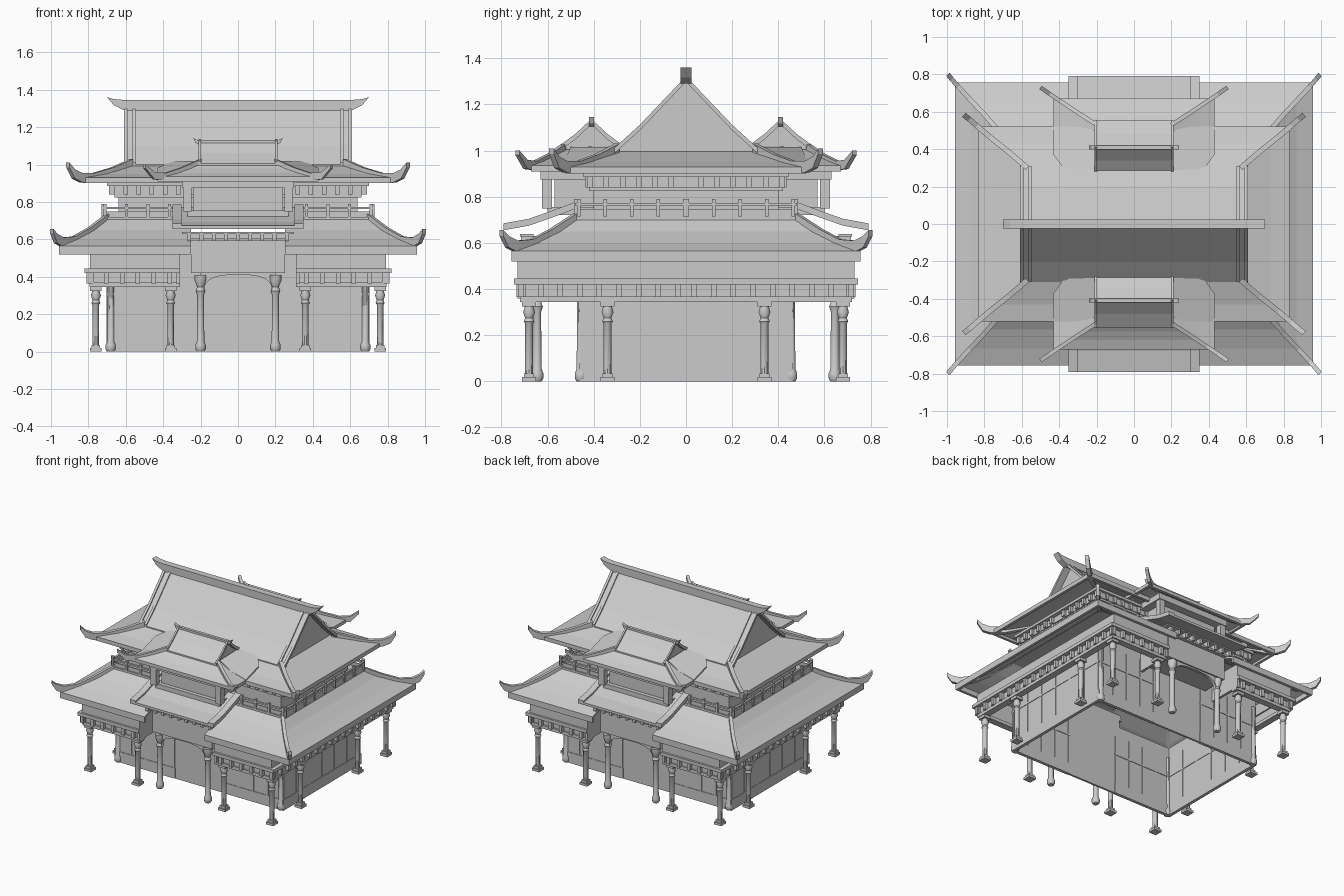
import bpy, bmesh, math
from mathutils import Vector

if "Cube" in bpy.data.objects:
    bpy.data.objects.remove(bpy.data.objects["Cube"])

GREY = (0.6, 0.6, 0.6, 1)
mat = bpy.data.materials.new("plain grey")
mat.use_nodes = True
mat.diffuse_color = GREY
mat.node_tree.nodes["Principled BSDF"].inputs["Base Color"].default_value = GREY
SIGNS = [(sx, sy) for sx in (1, -1) for sy in (1, -1)]


def finish(name, bm, smooth=0):
    bmesh.ops.recalc_face_normals(bm, faces=bm.faces)
    me = bpy.data.meshes.new(name)
    bm.to_mesh(me)
    bm.free()
    me.materials.append(mat)
    ob = bpy.data.objects.new(name, me)
    bpy.context.collection.objects.link(ob)
    if smooth:
        bpy.ops.object.select_all(action="DESELECT")
        ob.select_set(True)
        bpy.context.view_layer.objects.active = ob
        bpy.ops.object.shade_smooth_by_angle(angle=math.radians(smooth))
    return ob


def loft(bm, rings):
    """Closed tube through a list of point loops."""
    vs = [[bm.verts.new(p) for p in r] for r in rings]
    n = len(vs[0])
    for a, b in zip(vs, vs[1:]):
        for i in range(n):
            bm.faces.new((a[i], a[(i + 1) % n], b[(i + 1) % n], b[i]))
    bm.faces.new(vs[0])
    bm.faces.new(vs[-1])


def boxes(name, items):
    bm = bmesh.new()
    for x0, x1, y0, y1, z0, z1 in items:
        loft(bm, [[(x0, y0, z), (x1, y0, z), (x1, y1, z), (x0, y1, z)] for z in (z0, z1)])
    return finish(name, bm)


def mirrored(items):
    return [(sx * a, sx * b, sy * c, sy * d, e, f) for a, b, c, d, e, f in items for sx, sy in SIGNS]


def ring(hx, hy, t, z0, z1, gap=0.0):
    """Rectangular band, optionally open in the middle of front and back."""
    return mirrored([(hx - t, hx, 0, hy, z0, z1), (gap, hx, hy - t, hy, z0, z1)])


def teeth(hx, hy, depth, z0, z1, step, gap=0.0, w=0.012):
    out = []
    for i in range(int(hx / step) + 1):
        x = hx - 0.02 - i * step
        if x > gap:
            out.append((x - w, x + w, hy - depth, hy, z0, z1))
    for i in range(int(hy / step) + 1):
        y = hy - 0.02 - i * step
        if y > 0:
            out.append((hx - depth, hx, y - w, y + w, z0, z1))
    return mirrored(out)


def prism(name, pts, a, b, axis):
    """Extrude a 2D outline from a to b along x or y."""
    bm = bmesh.new()
    loft(bm, [[(c, p, q) if axis == "x" else (p, c, q) for p, q in pts] for c in (a, b)])
    return finish(name, bm)


def hips(name, path, w, h):
    """Upturned tapering hip beams on all four corners."""
    bm = bmesh.new()
    d = (Vector(path[-1]) - Vector(path[0])).to_2d().normalized()
    for sx, sy in SIGNS:
        rings = []
        for i, (x, y, z) in enumerate(path):
            k = 0.5 if i == len(path) - 1 else 1
            ox, oy = -d.y * w / 2, d.x * w / 2
            rings.append([(sx * (x + s * ox), sy * (y + s * oy), z - t * h * k)
                          for s, t in ((1, 0), (-1, 0), (-1, 1), (1, 1))])
        loft(bm, rings)
    return finish(name, bm)


def skirt(name, prof, y0=0.0, gap=0.0):
    """Sloping roof on four sides; prof lists half width, half depth, height."""
    bm = bmesh.new()
    rows = []
    for hx, hy, z in prof:
        rows.append([bm.verts.new((x, y0 + s * hy, z)) for s in (-1, 1)
                     for x in (s * hx, s * gap, -s * gap, -s * hx)])
    for a, b in zip(rows, rows[1:]):
        for i in range(8):
            if gap > 0 and i in (1, 5):
                continue
            bm.faces.new((a[i], a[(i + 1) % 8], b[(i + 1) % 8], b[i]))
    bmesh.ops.remove_doubles(bm, verts=bm.verts, dist=0.0001)
    m = finish(name, bm).modifiers.new("thickness", "SOLIDIFY")
    m.thickness = 0.015


def gable(name, prof, hx, y0, bar, offsets, inset):
    """Pitched roof with thick sheet, recessed gable and edge bars."""
    line = [(y0 + y, z) for y, z in prof] + [(y0 - y, z) for y, z in prof[-2::-1]]
    low = [(y, z - 0.012) for y, z in line]
    high = [(y, z + 0.012) for y, z in line]
    prism(name + "_sheet", line + low[::-1], -hx, hx, "x")
    prism(name + "_end_wall", low, -hx + inset, hx - inset, "x")
    for s, side in ((1, "left"), (-1, "right")):
        for off in offsets:
            prism(f"{name}_bar_{side}", high + low[::-1], s * (hx - off), s * (hx - off - bar), "x")


def ridge(name, x, z, h, w, y0, tip):
    right = [(x - tip, z - h), (x - tip * 0.4, z - h * 0.5), (x, z + 0.015), (x - tip * 0.4, z + 0.005), (x - tip, z)]
    left = [(-a, b) for a, b in right[::-1]]
    return prism(name, right + left, y0 - w / 2, y0 + w / 2, "y")


def columns(name, spots, prof, n=10, square=False):
    bm = bmesh.new()
    for px, py in spots:
        for sx, sy in SIGNS:
            loft(bm, [[(sx * px + r * math.cos(math.tau * i / n), sy * py + r * math.sin(math.tau * i / n), z)
                       for i in range(n)] for r, z in prof])
    finish(name, bm, 35)
    if square:
        boxes(name + "_feet", mirrored([(x - w, x + w, y - w, y + w, a, b) for x, y in spots
                                        for w, a, b in ((0.03, 0, 0.018), (0.022, 0.018, 0.035), (0.03, 0.325, 0.345))]))


# Ground storey hall with framed panels inside and out
boxes("hall_walls", ring(0.7, 0.46, 0.015, 0, 0.53))
frames = [(0.21 + i * 0.12 - 0.006, 0.21 + i * 0.12 + 0.006, 0.441, 0.464, 0, 0.45) for i in range(5)]
frames += [(0.681, 0.704, i * 0.15 - 0.006, i * 0.15 + 0.006, 0.08, 0.45) for i in range(4)]
boxes("wall_frames", mirrored(frames) + ring(0.704, 0.464, 0.023, 0, 0.08, 0.2)
      + ring(0.704, 0.464, 0.023, 0.3, 0.312, 0.2))

# Columns
columns("porch_column", [(0.76, 0.68), (0.76, 0.34), (0.36, 0.68)],
        [(0.018, 0.03), (0.018, 0.25), (0.024, 0.26), (0.018, 0.275), (0.027, 0.30), (0.018, 0.33)], square=True)
round_base = [(0.02, 0), (0.028, 0.012), (0.028, 0.035), (0.02, 0.055), (0.018, 0.30)]
columns("hall_column", [(0.68, 0.455)], round_base + [(0.02, 0.45)])
columns("portico_column", [(0.2, 0.645)], round_base + [(0.026, 0.325), (0.018, 0.345), (0.032, 0.38), (0.032, 0.41)])

# Bracketed entablature around the porch
boxes("porch_beam", ring(0.795, 0.72, 0.05, 0.345, 0.37, 0.31))
boxes("porch_band", ring(0.785, 0.71, 0.02, 0.37, 0.43, 0.31))
boxes("porch_brackets", teeth(0.81, 0.735, 0.04, 0.365, 0.425, 0.085, 0.32))
boxes("porch_cornice", ring(0.82, 0.745, 0.05, 0.42, 0.445, 0.31))
boxes("porch_frieze", ring(0.79, 0.73, 0.03, 0.445, 0.53, 0.31))
boxes("porch_return", mirrored([(0.31, 0.33, 0.46, 0.73, 0.36, 0.54)]))

# Lower roof
skirt("lower_roof", [(0.955, 0.755, 0.565), (0.87, 0.665, 0.60), (0.78, 0.565, 0.65), (0.7, 0.47, 0.715)], gap=0.25)
boxes("lower_eave", ring(0.957, 0.757, 0.02, 0.52, 0.565, 0.25))
hips("lower_hip", [(0.7, 0.47, 0.735), (0.8, 0.585, 0.66), (0.88, 0.67, 0.615),
                   (0.94, 0.735, 0.61), (0.975, 0.775, 0.63), (0.995, 0.8, 0.655)], 0.025, 0.05)

# Balcony with railing
boxes("balcony_floor", [(-0.72, 0.72, -0.485, 0.485, 0.7, 0.72)])
boxes("balcony_rails", ring(0.72, 0.475, 0.01, 0.72, 0.748, 0.31) + ring(0.725, 0.48, 0.016, 0.762, 0.774, 0.31))
boxes("balcony_posts", teeth(0.73, 0.485, 0.018, 0.715, 0.79, 0.115, 0.3, 0.008))

# Upper storey
boxes("upper_walls", [(-0.64, 0.64, -0.4, 0.4, 0.71, 0.93)])
boxes("upper_mouldings", ring(0.66, 0.42, 0.03, 0.825, 0.84) + ring(0.70, 0.445, 0.07, 0.885, 0.905)
      + ring(0.67, 0.425, 0.04, 0.84, 0.885))
boxes("upper_brackets", teeth(0.69, 0.435, 0.03, 0.84, 0.888, 0.07))

# Main roof
skirt("upper_roof", [(0.83, 0.52, 0.93), (0.73, 0.43, 0.95), (0.64, 0.36, 0.975), (0.55, 0.29, 1.0)])
boxes("upper_eave", ring(0.832, 0.522, 0.02, 0.9, 0.93))
hips("upper_hip", [(0.57, 0.3, 1.03), (0.67, 0.385, 0.985), (0.77, 0.465, 0.955),
                   (0.84, 0.525, 0.955), (0.88, 0.56, 0.975), (0.91, 0.583, 1.01)], 0.028, 0.05)
gable("main_gable", [(0.31, 1.0), (0.2, 1.10), (0.1, 1.205), (0, 1.31)], 0.61, 0, 0.018, (0, 0.045), 0.05)
ridge("main_ridge", 0.7, 1.345, 0.055, 0.048, 0, 0.09)

# Porticoes front and back
arch = []
for i in range(15):
    c, s = math.cos(math.pi * i / 14), math.sin(math.pi * i / 14)
    arch.append((0.18 * math.copysign(abs(c) ** 0.7, c), 0.32 + 0.09 * abs(s) ** 0.7))
outline = [(0.2, 0.32)] + arch + [(-0.2, 0.32), (-0.2, 0.43), (0.2, 0.43)]
pent = [(0.79, 0.655), (0.68, 0.675), (0.58, 0.71), (0.46, 0.755)]
flank = [(0.2, 0.28, 1.02), (0.36, 0.275, 1.016), (0.43, 0.37, 0.982), (0.43, 0.52, 0.937), (0.3, 0.52, 0.97),
         (0.2, 0.5, 1.015)]
for s, tag in ((-1, "front"), (1, "back")):
    prism("portico_arch_" + tag, outline, s * 0.635, s * 0.655, "y")
    boxes("portico_body_" + tag, [(-0.25, 0.25, s * 0.45, s * 0.665, 0.42, 0.6),
                                  (-0.27, 0.27, s * 0.45, s * 0.69, 0.59, 0.605),
                                  (-0.30, 0.30, s * 0.66, s * 0.72, 0.628, 0.638),
                                  (-0.26, 0.26, s * 0.45, s * 0.675, 0.6, 0.63)])
    boxes("portico_brackets_" + tag, [(x * 0.065 - 0.01, x * 0.065 + 0.01, s * 0.66, s * 0.715, 0.59, 0.63)
                                      for x in range(-4, 5)])
    sheet = [(s * y, z) for y, z in pent]
    prism("portico_pent_roof_" + tag, [(y, z + 0.018) for y, z in sheet] + sheet[::-1], -0.34, 0.34, "x")
    for x in (-0.325, 0.325):
        bar = [(y, z + 0.03) for y, z in sheet]
        prism("portico_pent_bar_" + tag, bar + sheet[::-1], x - 0.024, x + 0.024, "x")
    boxes("portico_room_" + tag, [(-0.24, 0.24, s * 0.35, s * 0.57, 0.72, 0.93),
                                  (-0.30, 0.30, s * 0.4, s * 0.63, 0.875, 0.92),
                                  (-0.27, 0.27, s * 0.4, s * 0.60, 0.72, 0.755)]
          + [(x - 0.022, x + 0.022, s * 0.58, s * 0.625, 0.75, 0.88) for x in (-0.27, 0.27)])
    skirt("portico_roof_" + tag, [(0.43, 0.26, 0.935), (0.35, 0.21, 0.955), (0.27, 0.165, 0.98), (0.2, 0.13, 1.005)],
          y0=s * 0.41)
    boxes("portico_eave_" + tag, [(-0.43, 0.43, s * 0.65, s * 0.672, 0.91, 0.935)]
          + [(x - 0.01, x + 0.01, s * 0.4, s * 0.67, 0.91, 0.935) for x in (-0.42, 0.42)])
    # Rounded flanks where the portico roof runs into the main roof
    for side in (-1, 1):
        bm = bmesh.new()
        loft(bm, [[(side * x, s * y, z - drop) for x, y, z in flank] for drop in (0, 0.012)])
        finish("portico_flank_" + tag, bm)
    gable("portico_gable_" + tag, [(0.145, 1.005), (0.07, 1.06), (0, 1.125)], 0.21, s * 0.41, 0.012, (0,), 0.025)
    ridge("portico_ridge_" + tag, 0.24, 1.13, 0.025, 0.022, s * 0.41, 0.03)
hips("portico_hip", [(0.2, 0.53, 1.03), (0.3, 0.595, 0.985), (0.39, 0.655, 0.955),
                     (0.45, 0.695, 0.96), (0.5, 0.73, 1.0)], 0.022, 0.04)
